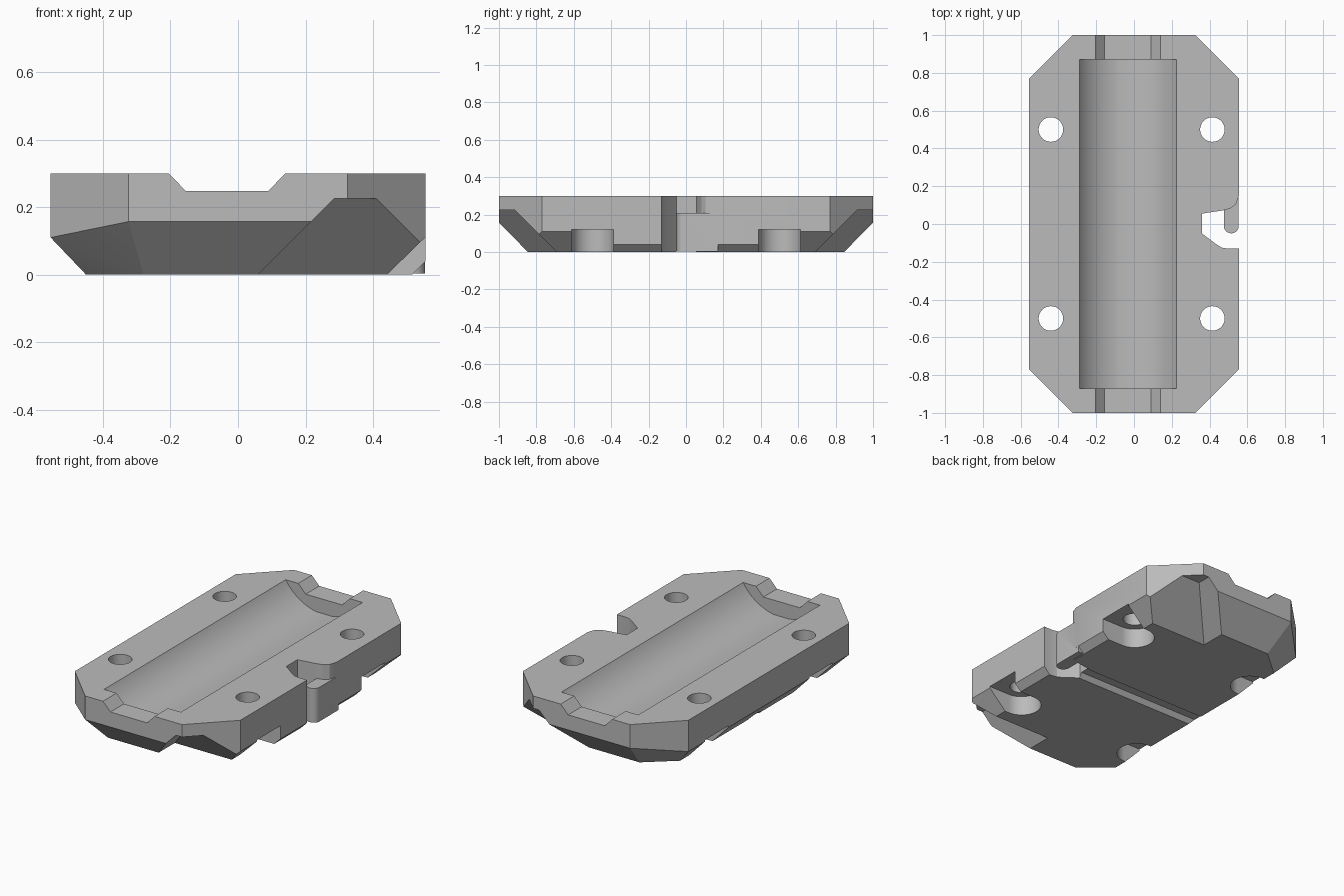
import bpy, bmesh, math
from mathutils import Vector

if "Cube" in bpy.data.objects:
    bpy.data.objects.remove(bpy.data.objects["Cube"], do_unlink=True)

grey = bpy.data.materials.new("plain grey")
grey.use_nodes = True
grey.diffuse_color = (0.5, 0.5, 0.5, 1)
grey.node_tree.nodes["Principled BSDF"].inputs["Base Color"].default_value = (0.5, 0.5, 0.5, 1)


def finish(name, bm):
    bmesh.ops.recalc_face_normals(bm, faces=bm.faces)
    mesh = bpy.data.meshes.new(name)
    bm.to_mesh(mesh)
    bm.free()
    mesh.materials.append(grey)
    obj = bpy.data.objects.new(name, mesh)
    bpy.context.collection.objects.link(obj)
    return obj


def hull(name, points):
    bm = bmesh.new()
    for p in points:
        bm.verts.new(p)
    bmesh.ops.convex_hull(bm, input=bm.verts)
    bmesh.ops.dissolve_limit(bm, angle_limit=0.01, verts=bm.verts, edges=bm.edges)
    return finish(name, bm)


def prism(name, outline, start, step):
    """Extrude a closed outline; start maps a 2D point to 3D."""
    bm = bmesh.new()
    face = bm.faces.new([bm.verts.new(start(*p)) for p in outline])
    made = bmesh.ops.extrude_face_region(bm, geom=[face])["geom"]
    moved = [g for g in made if isinstance(g, bmesh.types.BMVert)]
    bmesh.ops.translate(bm, verts=moved, vec=Vector(step))
    return finish(name, bm)


def arc(cx, cy, r, a, b, n):
    angles = [math.radians(a + (b - a) * i / n) for i in range(n + 1)]
    return [(cx + r * math.cos(t), cy + r * math.sin(t)) for t in angles]


def combine(target, tool, operation="DIFFERENCE"):
    mod = target.modifiers.new("shape", "BOOLEAN")
    mod.operation, mod.solver, mod.object = operation, "EXACT", tool
    bpy.context.view_layer.update()
    bpy.context.view_layer.objects.active = target
    bpy.ops.object.modifier_apply(modifier=mod.name)
    bpy.data.objects.remove(tool, do_unlink=True)


# Block with cut corners and a chamfered underside
half = []
for x, y, low in ((-0.555, 0.77, 0.11), (-0.325, 1, 0.157), (0.325, 1, 0.157), (0.555, 0.77, 0.04)):
    half += [(x, y, 0.3), (x, y, low)]
half += [(-0.45, 0.7, 0), (-0.28, 0.845, 0), (0.35, 0.845, 0), (0.515, 0.7, 0)]
body = hull("half_shell", half + [(x, -y, z) for x, y, z in half])

for s in (-1, 1):
    # Undercut pocket in each corner of the left side
    pocket = [(x, s * y, z) for x0, y0, z in ((0.01, 0.64, -0.05), (0.285, 0.915, 0.225))
              for x in (x0, 0.8) for y in (y0, 1.3)]
    combine(body, hull("corner_cutter", pocket))
    # Deeper side chamfer towards the ends
    combine(body, prism("chamfer_cutter", [(0.39, -0.05), (0.59, 0.145), (0.65, -0.05)],
                        lambda x, z: (x, s * 0.61, z), (0, s * 0.5, 0)))
    # Sloped channel through each end of the trough
    combine(body, prism("channel_cutter",
                        [(-0.255, 0.35), (-0.205, 0.3), (-0.155, 0.248), (0.09, 0.248), (0.14, 0.3), (0.19, 0.35)],
                        lambda x, z: (x, s * 0.8, z), (0, s * 0.4, 0)))
    # Screw holes with recesses that open to the sides
    for x, d in ((0.415, 1), (-0.44, -1)):
        combine(body, prism("hole_cutter", arc(x, s * 0.5, 0.065, 0, 348.75, 31),
                            lambda u, v: (u, v, -0.1), (0, 0, 0.6)))
        slot = [(x + d * (u - x), v) for u, v in arc(x, s * 0.5, 0.112, 90, 270, 24)]
        slot += [(x + d * 0.3, s * 0.5 - 0.112), (x + d * 0.3, s * 0.5 + 0.112)]
        combine(body, prism("recess_cutter", slot, lambda u, v: (u, v, -0.1), (0, 0, 0.22)))

# Long rounded trough with a narrow flat floor
trough = [p for p in arc(-0.0315, 0.458, 0.302, 200, 340, 56) if abs(p[0] + 0.0315) > 0.045]
combine(body, prism("trough_cutter", trough, lambda x, z: (x, -0.87, z), (0, 1.74, 0)))

# Side notch, cut right through
notch = [(0.7, 0.15), (0.555, 0.15), (0.54, 0.105), (0.51, 0.082), (0.47, 0.072), (0.36, 0.055),
         (0.36, -0.05), (0.44, -0.11), (0.465, -0.125), (0.5, -0.131), (0.7, -0.131)]
combine(body, prism("notch_cutter", notch, lambda x, y: (x, y, -0.1), (0, 0, 0.6)))

# Shallow groove across the underside
combine(body, prism("groove_cutter", [(-0.06, -0.01), (-0.035, 0.03), (0.035, 0.03), (0.06, -0.01)],
                    lambda y, z: (-0.6, y, z), (1.0, 0, 0)))

# Round-ended ledge inside the notch
ledge = arc(0.515, -0.01, 0.0395, 180, 360, 16) + [(0.5545, 0.17), (0.4755, 0.17)]
combine(body, prism("ledge", ledge, lambda x, y: (x, y, 0.003), (0, 0, 0.207)), "UNION")

# Smooth the curved surfaces only
bpy.ops.object.select_all(action="DESELECT")
body.select_set(True)
bpy.context.view_layer.objects.active = body
bpy.ops.object.shade_smooth_by_angle(angle=math.radians(20))
